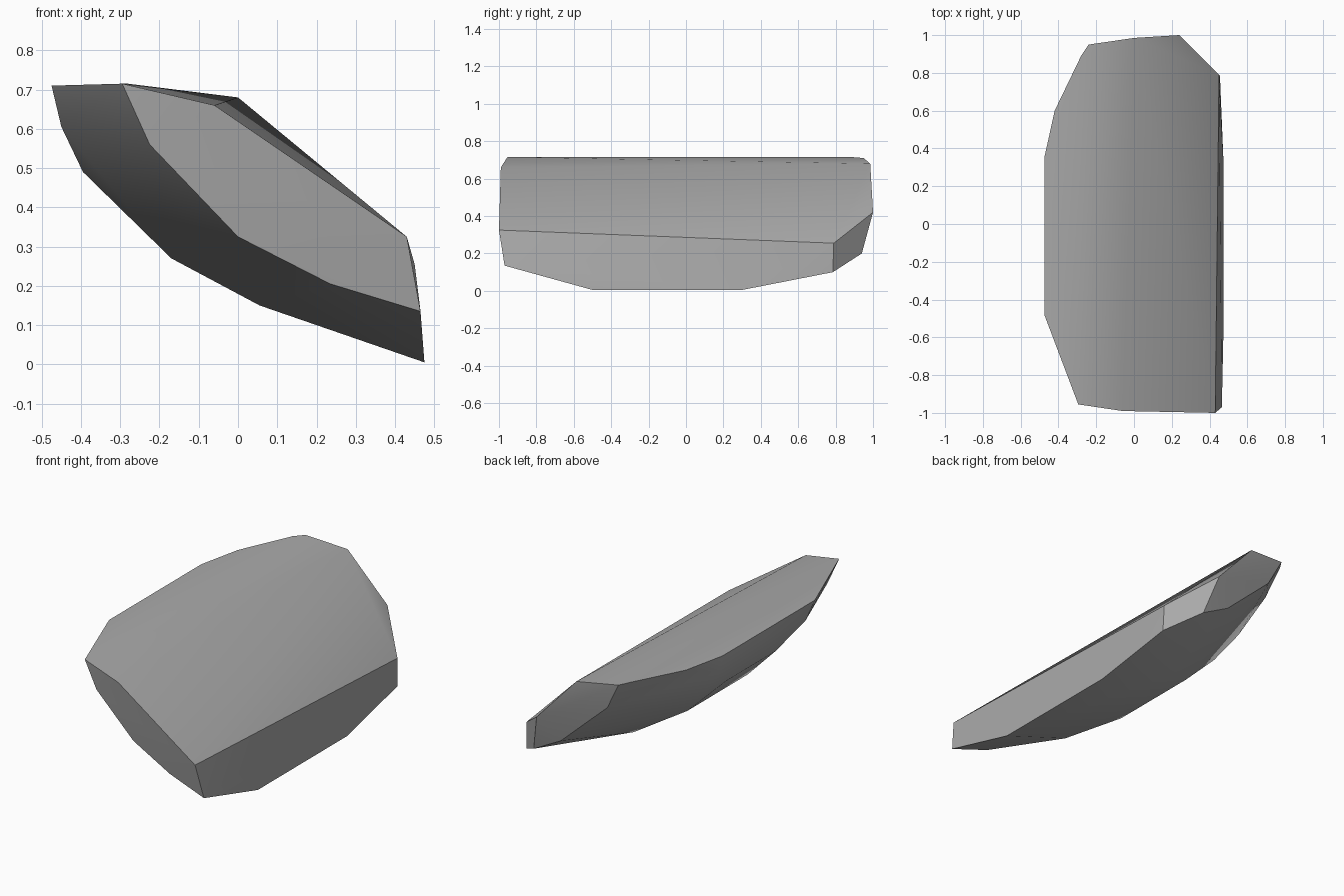
import bpy
import bmesh
import math

# Remove only the default object
default_cube = bpy.data.objects.get("Cube")
if default_cube:
    bpy.data.objects.remove(default_cube, do_unlink=True)


def make_material(name, colour):
    material = bpy.data.materials.new(name)
    material.use_nodes = True
    material.diffuse_color = colour
    shader = next(node for node in material.node_tree.nodes
                  if node.type == "BSDF_PRINCIPLED")
    shader.inputs["Base Color"].default_value = colour
    return material


def make_hull(name, corners, material):
    """Wrap the corner points in one convex, faceted solid."""
    mesh = bpy.data.meshes.new(name)
    builder = bmesh.new()
    for corner in corners:
        builder.verts.new(corner)
    result = bmesh.ops.convex_hull(builder, input=builder.verts[:])
    unused = [item for item in result["geom_interior"]
              if isinstance(item, bmesh.types.BMVert)]
    bmesh.ops.delete(builder, geom=unused, context="VERTS")
    bmesh.ops.recalc_face_normals(builder, faces=builder.faces[:])
    builder.to_mesh(mesh)
    builder.free()
    mesh.materials.append(material)
    rock = bpy.data.objects.new(name, mesh)
    bpy.context.collection.objects.link(rock)
    return rock


# Curved underside: x, z, front y and back y of each lengthwise ridge
underside_ridges = [
    (-.475, .71, -.48, .35),
    (-.45, .605, -.43, .34),
    (-.395, .49, -.24, .2),
    (-.17, .27, -.31, .23),
    (.055, .15, -.51, .39),
    (.475, .005, -.5, .3),
]

# Outline of the broken front end
front_end = [
    (-.295, -.955, .715),
    (-.06, -.99, .66),
    (.43, -1, .325),
    (.465, -.97, .135),
    (.235, -.95, .205),
    (0, -.94, .325),
    (-.225, -.95, .56),
]

# Outline of the back end, with its chipped corner and upper rim
back_end = [
    (-.42, .6, .71),
    (-.28, .89, .715),
    (-.24, .95, .71),
    (0, .985, .68),
    (.24, 1, .42),
    (.3, .94, .2),
    (.13, .94, .29),
    (-.16, .935, .555),
    (.45, .79, .255),
    (.455, .785, .1),
]

ridge_ends = [(x, y, z)
              for x, z, front, back in underside_ridges
              for y in (front, back)]

stone_grey = make_material("stone grey", (.4, .4, .4, 1))
rock_slab = make_hull("rock_slab", front_end + back_end + ridge_ends, stone_grey)

# Soft shading on gentle bends, crisp edges on the breaks
bpy.ops.object.select_all(action="DESELECT")
rock_slab.select_set(True)
bpy.context.view_layer.objects.active = rock_slab
bpy.ops.object.shade_smooth_by_angle(angle=math.radians(30))
